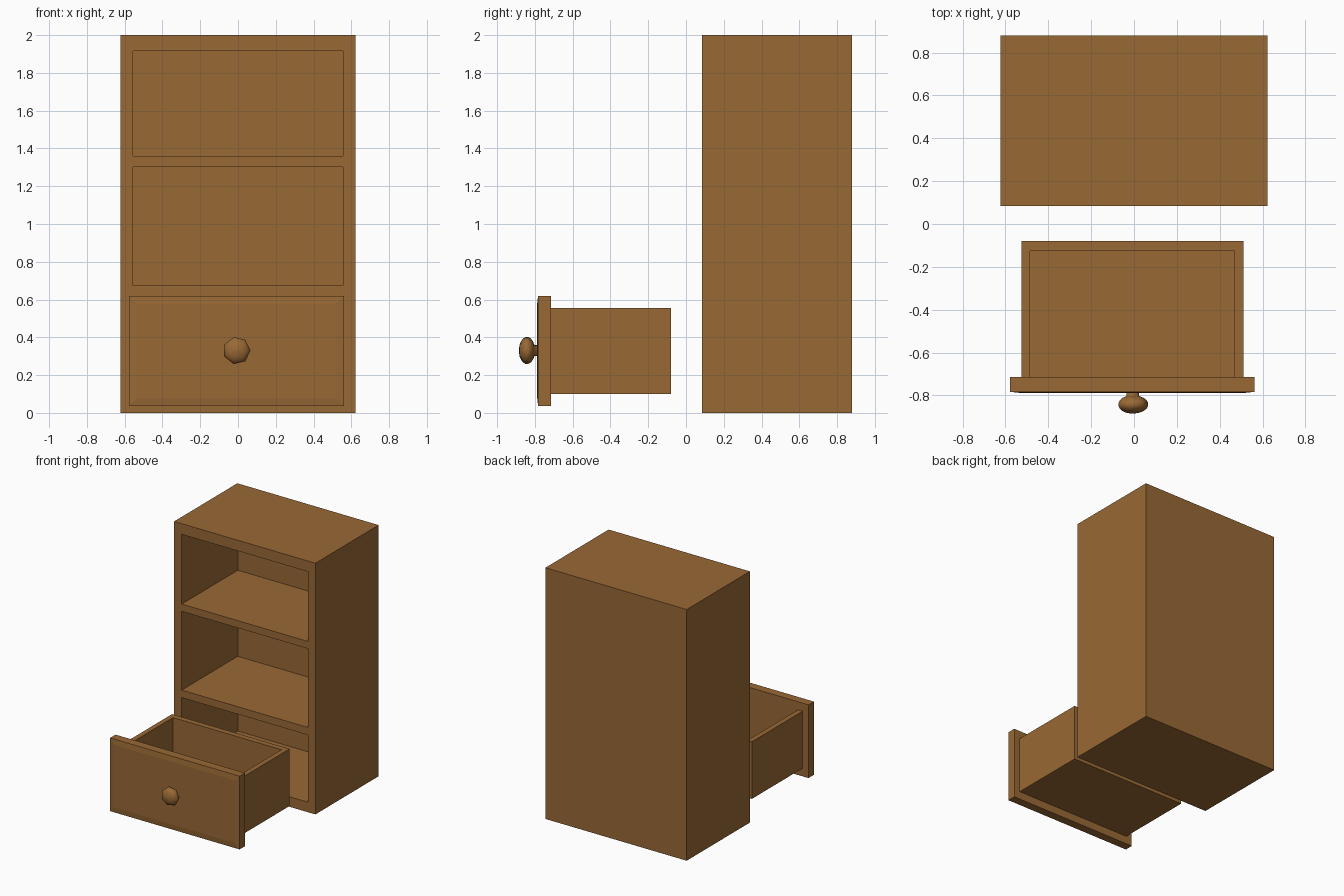
import bpy, bmesh, math
from mathutils import Matrix, Vector

if "Cube" in bpy.data.objects:
    bpy.data.objects.remove(bpy.data.objects["Cube"])

wood = bpy.data.materials.new("brown_wood")
wood.diffuse_color = (0.318, 0.140, 0.035, 1)
wood.use_nodes = True
wood.node_tree.nodes["Principled BSDF"].inputs["Base Color"].default_value = wood.diffuse_color


def finish(bm, name):
    bmesh.ops.recalc_face_normals(bm, faces=bm.faces)
    me = bpy.data.meshes.new(name)
    bm.to_mesh(me)
    bm.free()
    ob = bpy.data.objects.new(name, me)
    bpy.context.collection.objects.link(ob)
    me.materials.append(wood)
    return ob


def box_bm(x, y, z):
    bm = bmesh.new()
    size = Vector((x[1] - x[0], y[1] - y[0], z[1] - z[0], 1))
    mid = Vector((sum(x) / 2, sum(y) / 2, sum(z) / 2))
    bmesh.ops.create_cube(bm, size=1, matrix=Matrix.Translation(mid) @ Matrix.Diagonal(size))
    return bm


def box(name, x, y, z):
    return finish(box_bm(x, y, z), name)


def cut(ob, cutter):
    mod = ob.modifiers.new("cut", 'BOOLEAN')
    mod.operation = 'DIFFERENCE'
    mod.solver = 'EXACT'
    mod.object = cutter
    bpy.context.view_layer.objects.active = ob
    bpy.ops.object.modifier_apply(modifier=mod.name)
    bpy.data.objects.remove(cutter)


# Cabinet body with three open compartments
cabinet = box("cabinet", (-0.622, 0.622), (0.085, 0.88), (0, 2))
for z in ((0.08, 0.615), (0.675, 1.302), (1.36, 1.915)):
    cut(cabinet, box("compartment_cutter", (-0.555, 0.555), (0, 0.79), z))

# Pulled-out drawer tray, open at the top and closed in front by the panel
tray = box("drawer_tray", (-0.525, 0.51), (-0.715, -0.08), (0.10, 0.555))
cut(tray, box("tray_cutter", (-0.485, 0.47), (-0.8, -0.125), (0.14, 0.7)))

# Drawer front with a very slightly raised field
bm = box_bm((-0.578, 0.562), (-0.783, -0.715), (0.037, 0.62))
front = min(bm.faces, key=lambda f: f.calc_center_median().y)
bmesh.ops.inset_region(bm, faces=[front], thickness=0.06, depth=0)
for v in front.verts:
    v.co.y -= 0.005
panel = finish(bm, "drawer_front")

# Seven-sided turned knob: profile of (radius, y) spun around the y axis
SIDES = 7
profile = [(0.030, -0.780), (0.030, -0.803)]
for i in range(1, 10):
    a = math.radians(18 * i + 9 if i < 9 else 174)
    profile.append((0.074 * math.sin(a), -0.842 + 0.043 * math.cos(a)))
bm = bmesh.new()
rings = [[bm.verts.new((-0.007 + r * math.cos(t), y, 0.33 + r * math.sin(t)))
          for t in (2 * math.pi * k / SIDES for k in range(SIDES))] for r, y in profile]
for a, b in zip(rings, rings[1:]):
    for k in range(SIDES):
        n = (k + 1) % SIDES
        bm.faces.new((a[k], a[n], b[n], b[k]))
bm.faces.new(rings[0])
bm.faces.new(rings[-1])
knob = finish(bm, "drawer_knob")
for p in knob.data.polygons:
    p.use_smooth = True
